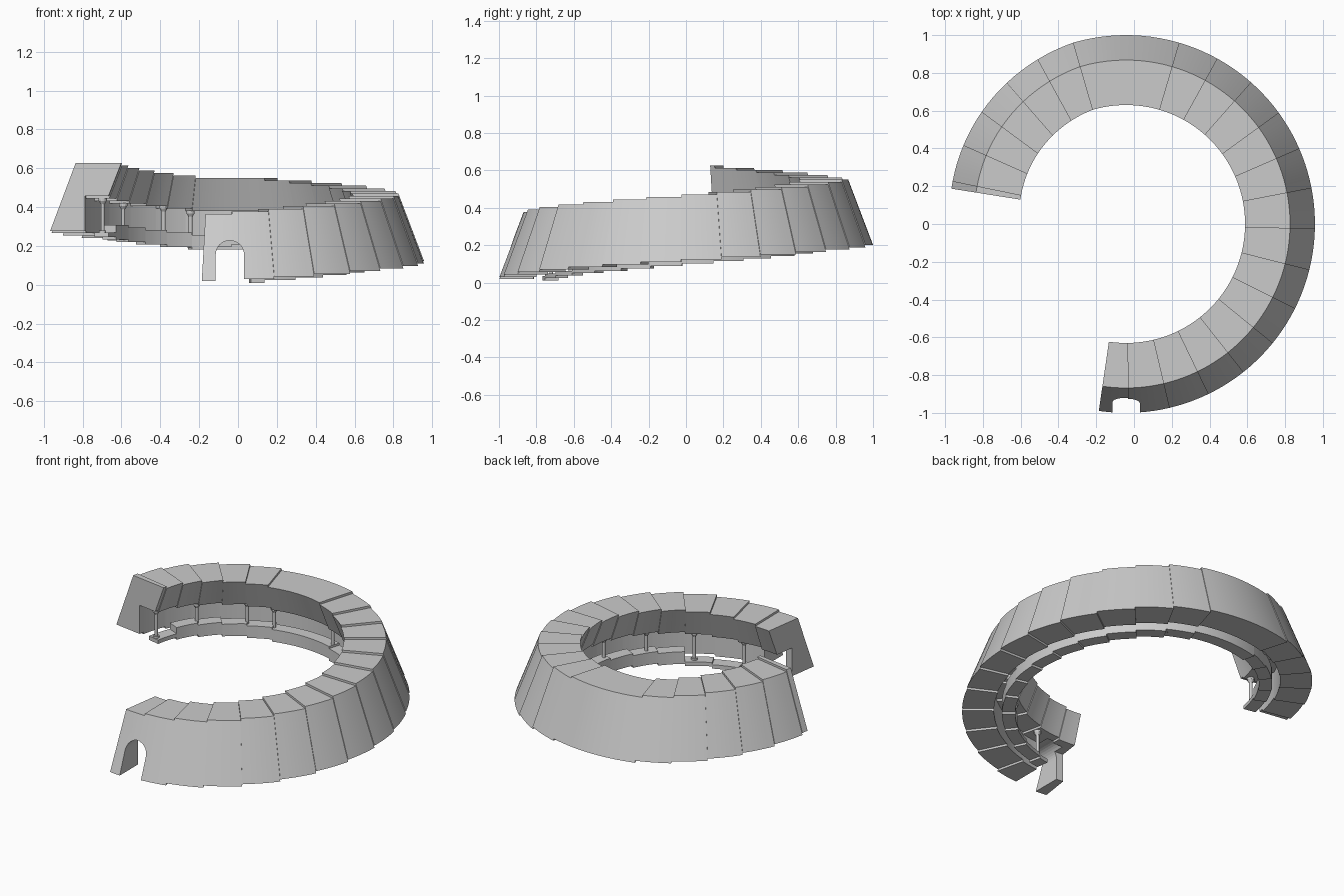
import bpy, bmesh, math
from mathutils import Vector

if "Cube" in bpy.data.objects:
    bpy.data.objects.remove(bpy.data.objects["Cube"])

CX = -0.042
# Section boundaries in degrees: a stepped ramp, one long landing, more steps, short end piece
BOUNDS = [-98.3] + [-89.3 + 12.53 * i for i in range(14)] + [106.2 + 11.68 * i for i in range(6)] + [167.0]
N = len(BOUNDS) - 1


def top_z(i):
    return 0.365 + 0.0132 * i if i <= 14 else 0.55 + 0.0127 * (i - 14)


def base_z(i):
    return max(0.02, top_z(i) - 0.348)


def direction(deg):
    t = max(0.0, (deg - 106.2) / 60.8)
    return math.radians(deg + 4 * t), t


def place(r, deg, z):
    """Point on the ring; the radius tightens after the landing."""
    phi, t = direction(deg)
    a, ri = math.radians(deg), 0.63 - 0.056 * t
    return Vector((CX + ri * math.cos(a) + (r - 0.63) * math.cos(phi),
                   ri * math.sin(a) + (r - 0.63) * math.sin(phi), z))


def finish(bm, name, smooth=True):
    bmesh.ops.recalc_face_normals(bm, faces=bm.faces)
    me = bpy.data.meshes.new(name)
    bm.to_mesh(me)
    bm.free()
    ob = bpy.data.objects.new(name, me)
    bpy.context.collection.objects.link(ob)
    if smooth:
        bpy.ops.object.select_all(action='DESELECT')
        ob.select_set(True)
        bpy.context.view_layer.objects.active = ob
        bpy.ops.object.shade_smooth_by_angle(angle=math.radians(20))
    return ob


def sweep(bm, profile, a0, a1):
    """Sweep an (r, z) profile from angle a0 to a1, with closed ends."""
    n = max(1, math.ceil((a1 - a0) / 3))
    rings = [[bm.verts.new(place(r, a0 + (a1 - a0) * k / n, z)) for r, z in profile] for k in range(n + 1)]
    m = len(profile)
    for p, q in zip(rings, rings[1:]):
        for j in range(m):
            bm.faces.new((p[j], p[(j + 1) % m], q[(j + 1) % m], q[j]))
    bm.faces.new(rings[0])
    bm.faces.new(rings[-1])


# Sloped outer wall with overhanging roof, one solid per step
walls = []
for i in range(N):
    bm = bmesh.new()
    t, b = top_z(i), base_z(i)
    sweep(bm, [(1.0, b), (0.868, t), (0.63, t), (0.697, t - 0.17), (0.82, t - 0.17), (0.82, b)],
          BOUNDS[i], BOUNDS[i + 1])
    walls.append(finish(bm, f"wall_section_{i:02d}"))

# Arched doorway cut through the first two sections
bm = bmesh.new()
w, spring = 0.073, 0.155
outline = [(-w, -0.1), (w, -0.1)] + [(w * math.cos(math.pi * k / 16), spring + w * math.sin(math.pi * k / 16))
                                     for k in range(17)]
f = bm.faces.new([bm.verts.new((CX + x, -1.2, z)) for x, z in outline])
ext = bmesh.ops.extrude_face_region(bm, geom=[f])
bmesh.ops.translate(bm, verts=[v for v in ext['geom'] if isinstance(v, bmesh.types.BMVert)], vec=(0, 0.45, 0))
cutter = finish(bm, "door_cutter", False)
cutter.hide_render = True
for ob in walls[:2]:
    mod = ob.modifiers.new("door", 'BOOLEAN')
    mod.operation, mod.object, mod.solver = 'DIFFERENCE', cutter, 'EXACT'
    bpy.context.view_layer.objects.active = ob
    bpy.ops.object.modifier_apply(modifier=mod.name)
bpy.data.objects.remove(cutter)

# Inner curb: thin slab near both ends, taller parapet in between
bm = bmesh.new()
for i in range(1, N - 1):
    a0, a1 = max(-82, BOUNDS[i]), BOUNDS[i + 1]
    z0 = base_z(i) - 0.02
    h = 0.024 if i <= 3 or i == N - 2 else 0.075
    sweep(bm, [(0.70, z0), (0.775, z0), (0.775, z0 + h), (0.70, z0 + h)], a0, a1)
finish(bm, "inner_curb")

# Columns with base and capital, standing on the curb
bm = bmesh.new()


def cylinder(deg, r, z0, z1, r2=None):
    res = bmesh.ops.create_cone(bm, cap_ends=True, segments=12, radius1=r, radius2=r2 or r, depth=z1 - z0)
    bmesh.ops.translate(bm, verts=res['verts'], vec=place(0.735, deg, (z0 + z1) / 2))


for deg in (-78.5, -56, -34.5, -12.5, 12, 37, 61, 74.5, 106, 118, 141, 163):
    i = max(k for k in range(N) if BOUNDS[k] <= deg)
    lo, hi = base_z(i) - 0.01, top_z(i) - 0.168
    cylinder(deg, 0.010, lo, hi)
    cylinder(deg, 0.018, lo, lo + 0.025)
    cylinder(deg, 0.011, hi - 0.03, hi - 0.015, 0.020)
    cylinder(deg, 0.021, hi - 0.015, hi)
finish(bm, "columns")
